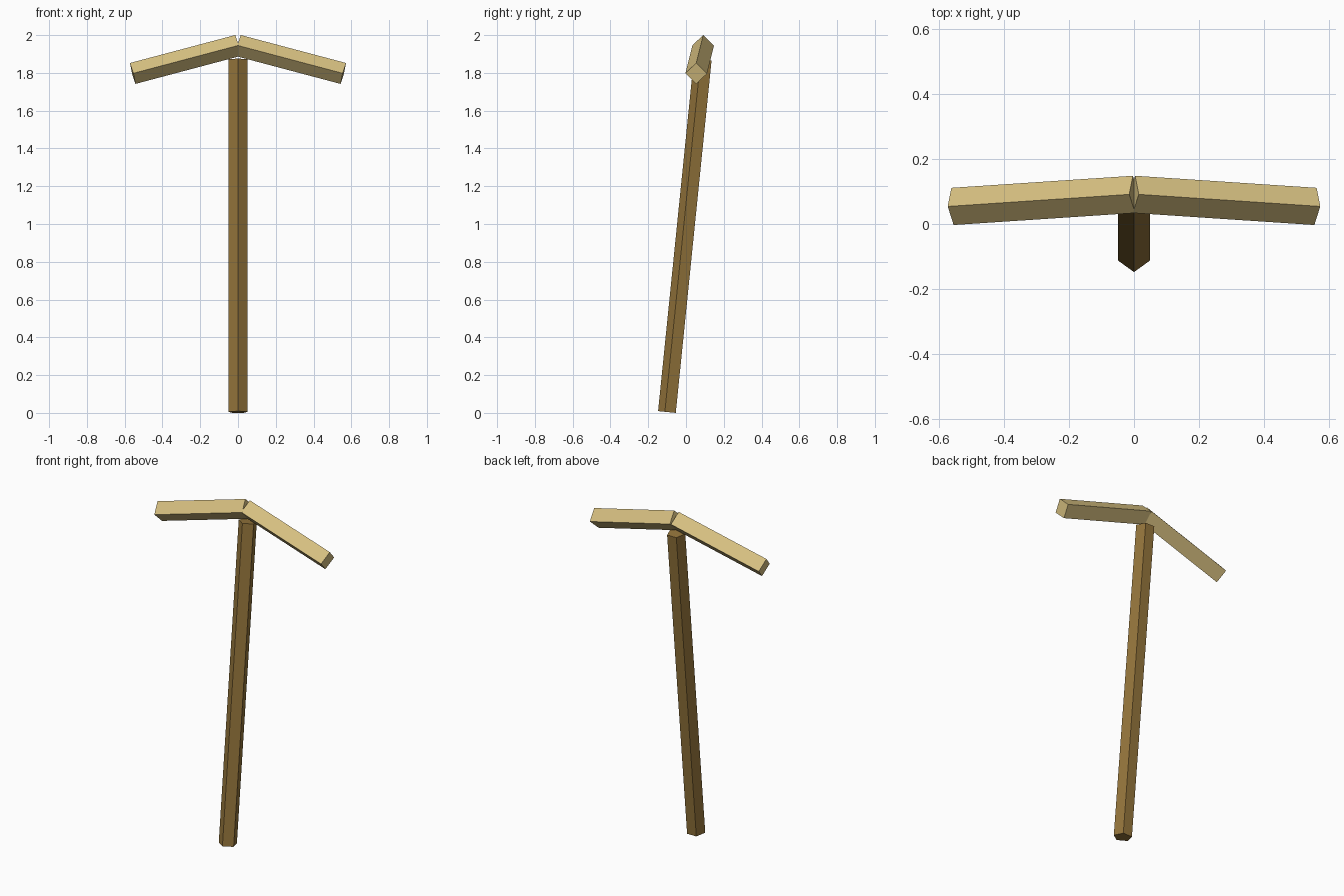
import bpy, bmesh
from math import sin, cos, radians, tau
from mathutils import Vector

if "Cube" in bpy.data.objects:
    bpy.data.objects.remove(bpy.data.objects["Cube"])


def material(name, rgb):
    m = bpy.data.materials.new(name)
    m.diffuse_color = (*rgb, 1)
    m.use_nodes = True
    m.node_tree.nodes["Principled BSDF"].inputs["Base Color"].default_value = m.diffuse_color
    return m


def prism(name, start, end, front, sides, radius, mat):
    """Straight bar from start to end; one long edge points towards 'front'."""
    start, end = Vector(start), Vector(end)
    axis = (end - start).normalized()
    u = Vector(front)
    u = (u - axis * u.dot(axis)).normalized()
    v = axis.cross(u)
    ring = [radius * (u * cos(tau * i / sides) + v * sin(tau * i / sides))
            for i in range(sides)]
    bm = bmesh.new()
    low = [bm.verts.new(start + p) for p in ring]
    high = [bm.verts.new(end + p) for p in ring]
    bm.faces.new(low[::-1])
    bm.faces.new(high)
    for i in range(sides):
        j = (i + 1) % sides
        bm.faces.new((low[i], low[j], high[j], high[i]))
    bmesh.ops.recalc_face_normals(bm, faces=bm.faces[:])
    mesh = bpy.data.meshes.new(name)
    bm.to_mesh(mesh)
    bm.free()
    mesh.materials.append(mat)
    ob = bpy.data.objects.new(name, mesh)
    bpy.context.collection.objects.link(ob)
    return ob


dark_wood = material("dark_wood", (0.30, 0.18, 0.045))
pale_wood = material("pale_wood", (0.68, 0.53, 0.22))

# Leaning five-sided handle, edge facing the front
tilt = radians(5.8)
base = Vector((0, -0.096, 0.0043))
prism("handle", base, base + 1.876 * Vector((0, sin(tilt), cos(tilt))),
      (0, -1, 0), 5, 0.052, dark_wood)

# Drooping square head bar set on edge, mirrored to the other side
head = prism("head_bar", (0, 0.091, 1.945), (0.5575, 0.054, 1.797),
             (0.148, 0, 0.5575), 4, 0.0572, pale_wood)
mirror = head.modifiers.new("other_side", 'MIRROR')
mirror.use_mirror_merge = False
